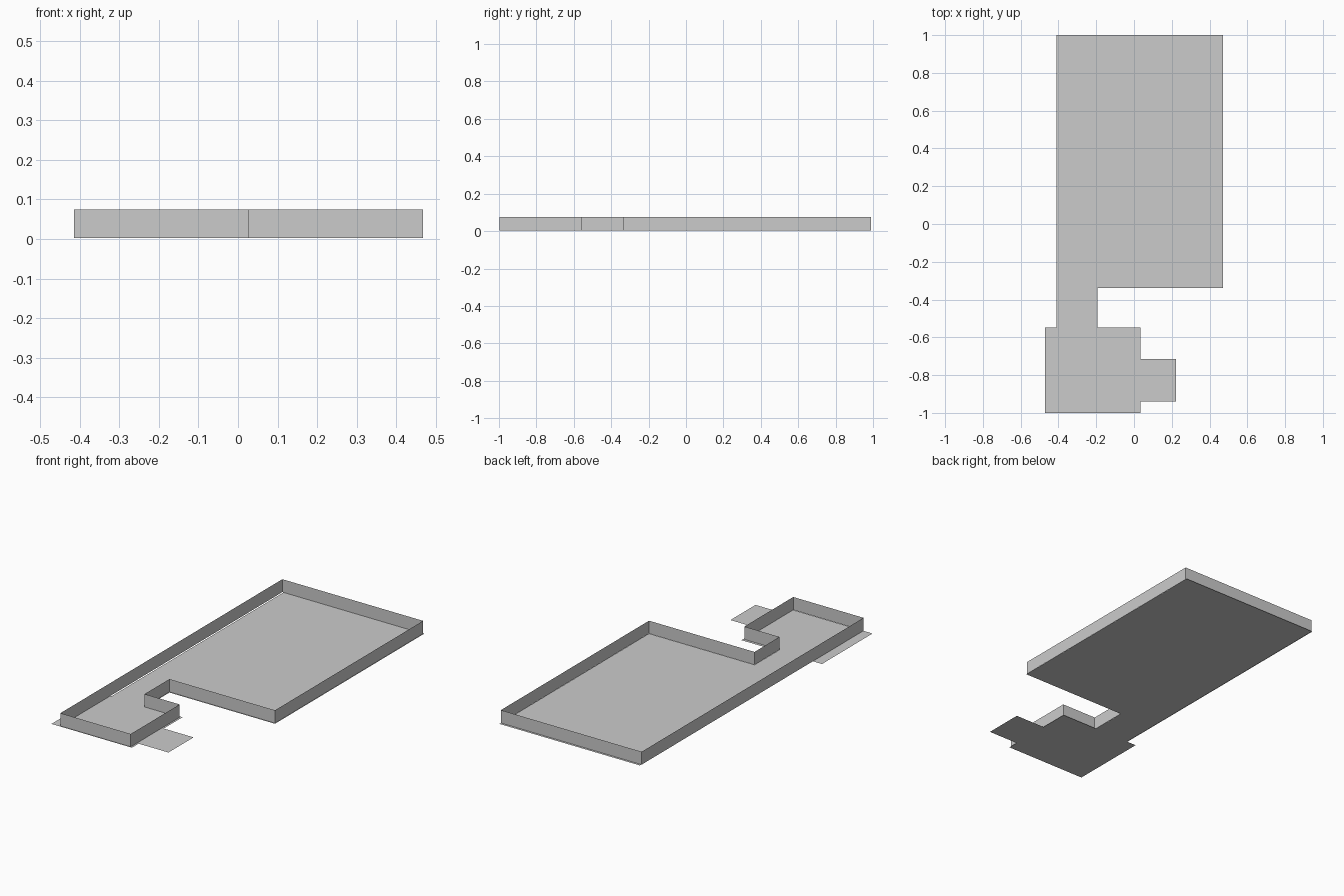
import bpy
import bmesh

default_cube = bpy.data.objects.get("Cube")
if default_cube:
    bpy.data.objects.remove(default_cube, do_unlink=True)

grey = bpy.data.materials.new("plain_grey")
grey.use_nodes = True
colour = (0.6, 0.6, 0.6, 1)
grey.diffuse_color = colour
grey.node_tree.nodes["Principled BSDF"].inputs["Base Color"].default_value = colour

FLOOR_Z, WALL_BASE, WALL_TOP = 0.0, 0.002, 0.075


def finish(name, bm):
    mesh = bpy.data.meshes.new(name)
    bm.to_mesh(mesh)
    bm.free()
    mesh.materials.append(grey)
    obj = bpy.data.objects.new(name, mesh)
    bpy.context.collection.objects.link(obj)
    return obj


def sheet(name, outline, z):
    """Flat plate filling a counter-clockwise outline."""
    bm = bmesh.new()
    bm.faces.new([bm.verts.new((x, y, z)) for x, y in outline])
    return finish(name, bm)


def fence(name, outline, low, high):
    """Upright thin wall following a closed outline."""
    bm = bmesh.new()
    base = [bm.verts.new((x, y, low)) for x, y in outline]
    top = [bm.verts.new((x, y, high)) for x, y in outline]
    for i in range(len(outline)):
        j = (i + 1) % len(outline)
        bm.faces.new((base[i], base[j], top[j], top[i]))
    return finish(name, bm)


# Floor: large hall, corridor, entrance room and its side ledges
floor_outline = [
    (-0.47, -1.0), (0.035, -1.0), (0.035, -0.94), (0.222, -0.94),
    (0.222, -0.715), (0.035, -0.715), (0.035, -0.547), (-0.192, -0.547),
    (-0.192, -0.34), (0.47, -0.34), (0.47, 1.0), (-0.41, 1.0),
    (-0.41, -0.547), (-0.47, -0.547),
]
sheet("floor", floor_outline, FLOOR_Z)

# Perimeter wall around the hall, corridor and entrance room
wall_outline = [
    (-0.415, -0.998), (0.026, -0.998), (0.026, -0.56), (-0.194, -0.56),
    (-0.194, -0.337), (0.468, -0.337), (0.468, 0.99), (-0.415, 0.99),
]
fence("perimeter_wall", wall_outline, WALL_BASE, WALL_TOP)
